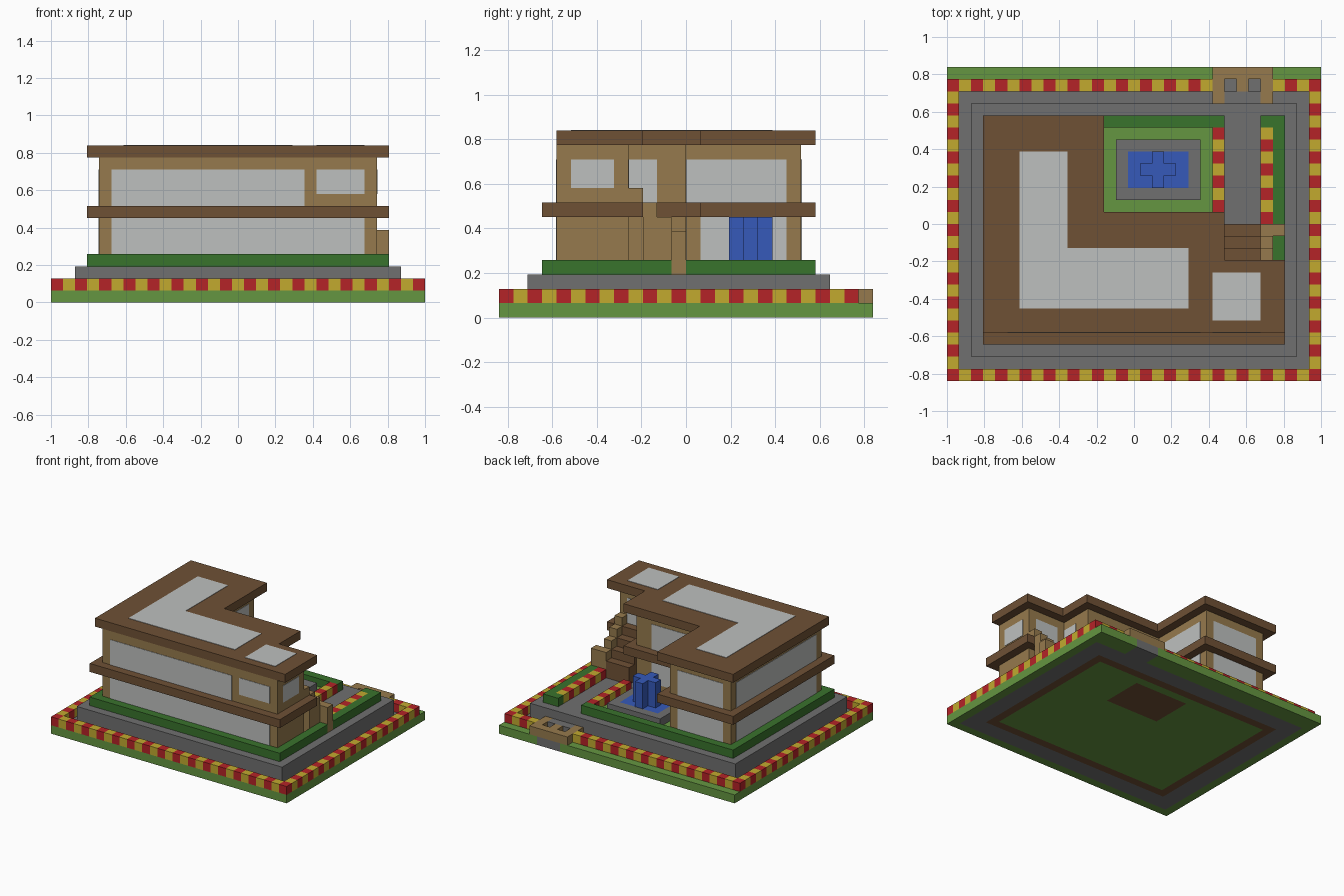
import bpy
import bmesh

cube = bpy.data.objects.get("Cube")
if cube:
    bpy.data.objects.remove(cube, do_unlink=True)

# Everything sits on a block grid, 31 x 26 x 13 units
WIDTH, DEPTH = 31, 26
UNIT = 2 / WIDTH
THIN = 0.05  # plate thickness in grid units


def material(name, hex_colour):
    channels = [int(hex_colour[n:n + 2], 16) / 255 for n in (0, 2, 4)]
    linear = [((c + 0.055) / 1.055) ** 2.4 for c in channels] + [1]
    mat = bpy.data.materials.new(name)
    mat.use_nodes = True
    mat.diffuse_color = linear
    mat.node_tree.nodes["Principled BSDF"].inputs["Base Color"].default_value = linear
    return mat


grass = material("grass green", "659641")
leaf = material("hedge green", "39732C")
stone = material("stone grey", "707070")
timber = material("dark timber", "6F5135")
tan = material("tan wall", "967A4D")
glass = material("pale glass", "BEC0BF")
water = material("water blue", "365ABA")
red = material("kerb red", "B52327")
yellow = material("kerb yellow", "C2AA2F")


def build(name, mat, boxes):
    """Make one object from boxes given as x, x, y, y, z, z grid ranges."""
    bm = bmesh.new()
    for x0, x1, y0, y1, z0, z1 in boxes:
        made = bmesh.ops.create_cube(bm, size=1)
        for v in made["verts"]:
            v.co.x = ((x1 if v.co.x > 0 else x0) - WIDTH / 2) * UNIT
            v.co.y = ((y1 if v.co.y > 0 else y0) - DEPTH / 2) * UNIT
            v.co.z = (z1 if v.co.z > 0 else z0) * UNIT
    mesh = bpy.data.meshes.new(name)
    bm.to_mesh(mesh)
    bm.free()
    mesh.materials.append(mat)
    obj = bpy.data.objects.new(name, mesh)
    bpy.context.collection.objects.link(obj)
    return obj


def frame(outer, inner, z0, z1):
    """Four boxes that fill the space between two rectangles."""
    a, b, c, d = outer
    e, f, g, h = inner
    return [(a, b, c, g, z0, z1), (a, b, h, d, z0, z1),
            (a, e, g, h, z0, z1), (f, b, g, h, z0, z1)]


# Base slab: lawn rim, road, soil ring and lawn core
lot = (0, WIDTH, 0, DEPTH)
road = (1, WIDTH - 1, 1, 24)
soil = (3, 28, 3, 22)
core = (4, 27, 4, 21)
basin = (14, 21, 15, 20)
rim = [b for b in frame(lot, road, 0, 1) if b[2] != 24]
build("lawn_rim", grass, rim + [(0, 23, 24, 26, 0, 1), (26, WIDTH, 24, 26, 0, 1)])
build("entrance_road", stone, [(23, 26, 24, 26, 0, 1)])
build("ring_road", stone, frame(road, soil, 0, 1))
build("soil_ring", timber, frame(soil, core, 0, 1))
build("lawn_core", grass, frame(core, basin, 0, 1))
build("basin_soil", timber, [(*basin, 0, 1)])

# Raised stone terrace with a step at the entrance
build("terrace", stone, [(2, 29, 2, 23, 1, 3)])
build("entrance_step", stone, [(23, 26, 23, 24, 1, 2)])

# Striped kerbs of alternating blocks
stripes = {red: [], yellow: []}


def stripe(x, y, z, shift=0):
    mat = yellow if (x + y + shift) % 2 else red
    stripes[mat].append((x, x + 1, y, y + 1, z, z + 1))


for x in range(WIDTH):
    stripe(x, 0, 1)
    if not 22 <= x <= 26:
        stripe(x, 24, 1)
for y in range(1, 24):
    stripe(0, y, 1)
    stripe(WIDTH - 1, y, 1)
for y in range(14, 21):
    stripe(22, y, 3)
for y in range(13, 21):
    stripe(26, y, 3, 1)
build("red_kerb", red, stripes[red])
build("yellow_kerb", yellow, stripes[yellow])

# Gate at the back
build("gate", tan, [(22, 27, 25, 26, 1, 2), (22, 23, 23, 25, 1, 2),
                    (26, 27, 23, 25, 1, 2), (24, 25, 24, 25, 1, 2)])

# Hedges around the house, open at the path
build("hedge", leaf, [(3, 28, 3, 4, 3, 4), (3, 4, 4, 21, 3, 4),
                      (3, 23, 21, 22, 3, 4), (26, 28, 21, 22, 3, 4),
                      (27, 28, 4, 12, 3, 4), (27, 28, 13, 21, 3, 4)])

# Courtyard with pool and fountain
pool = (15, 20, 16, 19)
build("courtyard_lawn", grass, [(12, 22, 13, 21, 3, 3 + THIN)])
build("pool_rim", stone, frame(basin, pool, 3, 4))
build("pool_water", water, [(*pool, 3, 4)])
build("fountain", water, [(17, 18, 16, 19, 4, 7), (16, 17, 17, 18, 4, 7),
                          (18, 19, 17, 18, 4, 7)])

# House: three wings, each with walls, a floor plate and a roof
build("walls", tan, [(4, 12, 4, 21, 3, 12), (12, 22, 4, 13, 3, 12),
                     (22, 27, 4, 9, 3, 12)])


def deck(name, front, z):
    build(name, timber, [(3, 13, front, 22, z, z + 1),
                         (13, 23, front, 14, z, z + 1),
                         (23, 28, front, 10, z, z + 1)])


deck("floor_plate", 3, 7)
deck("roof", 4, 12)

# Windows as thin plates on the wall faces
LOWER, UPPER, SMALL = (4, 7), (8, 11), (9, 11)


def pane_y(wall, side, x0, x1, z):
    return (x0, x1, *sorted((wall, wall + side * THIN)), *z)


def pane_x(wall, side, y0, y1, z):
    return (*sorted((wall, wall + side * THIN)), y0, y1, *z)


build("front_windows", glass, [pane_y(4, -1, 5, 26, LOWER),
                               pane_y(4, -1, 5, 21, UPPER),
                               pane_y(4, -1, 22, 26, SMALL)])
build("side_windows", glass, [pane_x(27, 1, 5, 8, SMALL),
                              pane_x(22, 1, 9, 11, UPPER),
                              pane_x(12, 1, 14, 20, LOWER),
                              pane_x(12, 1, 13, 20, UPPER)])
for label, z in (("lower", LOWER), ("upper", UPPER)):
    build(label + "_far_side_window", glass, [pane_x(4, -1, 5, 20, z)])
    build(label + "_back_windows", glass, [pane_y(21, 1, 5, 11, z),
                                           pane_y(13, 1, 12, 20, z)])
build("balcony_door", glass, [pane_y(9, 1, 23, 26, UPPER)])

# Skylights
top = (13, 13 + THIN)
build("corner_skylight", glass, [(6, 10, 6, 19, *top), (10, 20, 6, 11, *top)])
build("small_skylight", glass, [(22, 26, 5, 9, *top)])

# Outside stairs climbing to the upper floor, with a stepped side wall
steps, rail = [], []
for n in range(3):
    y = 12 - n
    steps.append((23, 26, y, y + 1, 3, 5 + n))
    rail.append((26, 27, y, y + 1, 3, 6 + n))
rail.append((26, 27, 9, 10, 8, 9))
rail.append((27, 28, 12, 13, 3, 6))
build("stairs", timber, steps)
build("stair_wall", tan, rail)
